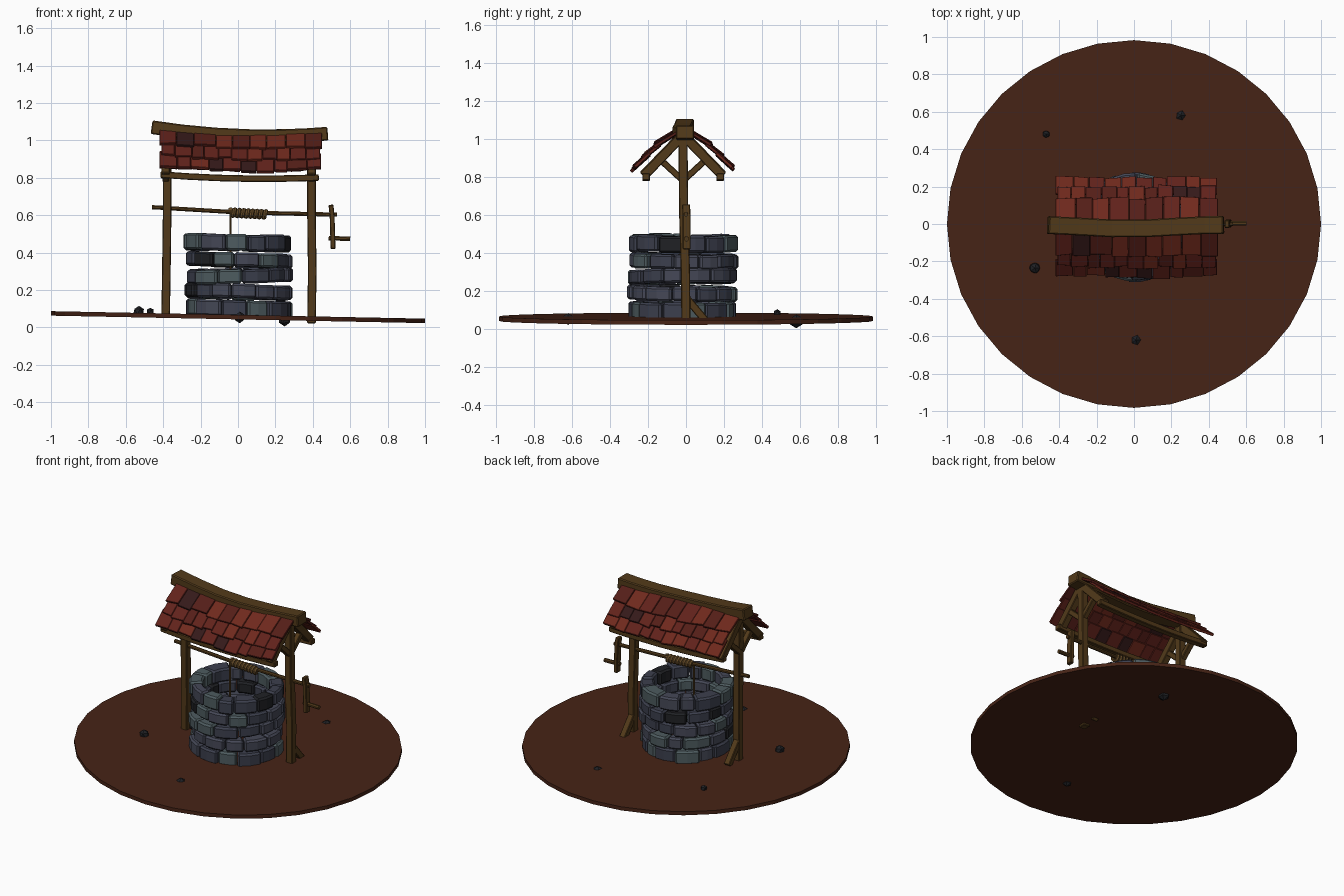
import bpy, bmesh, math, random
from mathutils import Vector as V

if "Cube" in bpy.data.objects:
    bpy.data.objects.remove(bpy.data.objects["Cube"])

random.seed(7)
R = random.uniform


def mat(name, r, g, b):
    m = bpy.data.materials.new(name)
    m.diffuse_color = (r, g, b, 1)
    m.use_nodes = True
    m.node_tree.nodes["Principled BSDF"].inputs["Base Color"].default_value = m.diffuse_color
    return m


WOOD = [mat("wood", .085, .042, .010)]
ROPE = [mat("rope", .13, .07, .02)]
EARTH = [mat("earth", .062, .017, .008)]
STONES = [mat("stone_blue", .045, .05, .075), mat("stone_slate", .06, .065, .095),
          mat("stone_green", .075, .105, .115), mat("stone_dark", .014, .015, .018)]
TILES = [mat("tile_red", .12, .016, .011), mat("tile_bright", .16, .022, .012),
         mat("tile_brown", .09, .013, .009), mat("tile_dark", .035, .010, .010)]


def finish(name, bm, mats, bevel=0):
    bmesh.ops.recalc_face_normals(bm, faces=bm.faces)
    me = bpy.data.meshes.new(name)
    bm.to_mesh(me)
    bm.free()
    for m in mats:
        me.materials.append(m)
    ob = bpy.data.objects.new(name, me)
    bpy.context.collection.objects.link(ob)
    if bevel:
        b = ob.modifiers.new("bevel", 'BEVEL')
        b.width, b.segments = bevel, 1
        b.limit_method, b.angle_limit = 'ANGLE', math.radians(50)
    return ob


def loft(bm, sections, mi=0):
    """Skin a row of equal cross-sections and cap both ends."""
    rings = [[bm.verts.new(p) for p in s] for s in sections]
    n = len(rings[0])
    faces = [bm.faces.new((a[i], a[(i + 1) % n], b[(i + 1) % n], b[i]))
             for a, b in zip(rings, rings[1:]) for i in range(n)]
    faces += [bm.faces.new(rings[0]), bm.faces.new(rings[-1])]
    for f in faces:
        f.material_index = mi


def beam(name, pts, w, h, ref=(1, 0, 0), mats=WOOD, sides=4, bevel=.004):
    """Sweep a section (w along ref, h across) along a path; square or round."""
    pts = [V(p) for p in pts]
    secs = []
    for i, p in enumerate(pts):
        d = (pts[min(i + 1, len(pts) - 1)] - pts[max(i - 1, 0)]).normalized()
        v = d.cross(V(ref)).normalized()
        u = v.cross(d)
        k = math.sqrt(2) if sides == 4 else 1
        angs = [math.pi / sides + j * math.tau / sides for j in range(sides)]
        secs.append([p + u * (math.cos(a) * w / 2 * k) + v * (math.sin(a) * h / 2 * k) for a in angs])
    bm = bmesh.new()
    loft(bm, secs)
    return finish(name, bm, mats, bevel)


# Tilted earth disc
bm = bmesh.new()
disc = [(math.sin(i * math.tau / 32), .983 * math.cos(i * math.tau / 32)) for i in range(32)]
loft(bm, [[(x, y, z - .02 * x) for x, y in disc] for z in (.043, .067)])
finish("ground_disc", bm, EARTH)

# Loose rocks
for x, y, z, r in ((.25, .58, .042, .038), (-.47, .48, .085, .021),
                   (-.53, -.235, .085, .032), (.01, -.62, .053, .03)):
    bm = bmesh.new()
    bmesh.ops.create_icosphere(bm, subdivisions=1, radius=r)
    for v in bm.verts:
        v.co = V((x, y, z)) + v.co * R(.92, 1.08)
    finish("loose_rock", bm, STONES[3:])

# Well wall: five courses of wedge stones
for c, z0 in enumerate((.057, .152, .238, .322, .408)):
    bm = bmesh.new()
    count = 13
    edges = [(i + R(-.2, .2) + c * .5) * math.tau / count for i in range(count)]
    edges.append(edges[0] + math.tau)
    ht = .088 if c in (0, 4) else .076
    tx, ty = (-.025 if c == 0 else R(-.03, .03)), R(-.02, .02)
    for a0, a1 in zip(edges, edges[1:]):
        ro, ri, dz = R(.272, .297), R(.195, .212), R(-.004, .004)
        secs = []
        for k in range(3):
            a = a0 + .008 + (a1 - a0 - .016) * k / 2
            s = []
            for r, z in ((ri, 0), (ro, 0), (ro, ht), (ri, ht)):
                x, y = r * math.cos(a), r * math.sin(a)
                s.append((x + .003, y - .015, z0 + z + dz + tx * x + ty * y))
            secs.append(s)
        loft(bm, secs, random.choice((0, 0, 0, 1, 1, 1, 2, 2, 3)))
    finish("stone_course", bm, STONES, .011)


def sag(x, k):
    return k * (x - .15) ** 2


XS = [-.46, -.3, -.12, .06, .24, .38, .48]

# Ridge beam, sagging
beam("ridge_beam", [(x, -.015 + .01 * math.cos(x * 6.5 + .2 + math.pi), 1.022 + sag(x, .13))
                    for x in XS], .095, .073, (0, 1, 0), bevel=.006)

# Posts with back foot braces, rafters and rafter braces
for x, base, top in ((-.387, .062, .005), (.393, .022, 0)):
    lean = .008 if x < 0 else 0
    beam("post", [(x, 0, base), (x + .004, -.003, .3), (x + lean, -.012, .6), (x + lean, -.016, 1.01)],
         .046, .048)
    beam("foot_brace", [(x, -.005, base + .15), (x, .112, base + .012)], .04, .04)
    for s in (-1, 1):
        beam("rafter", [(x, -.015 + s * .01, 1.01 + top), (x, -.015 + s * .208, .805 + top)], .045, .05)
        beam("rafter_brace", [(x, -.015 + s * .01, .79), (x, -.015 + s * .135, .905)], .035, .034)

# Eave purlins
for s in (-1, 1):
    beam("eave_purlin", [(x * .9, -.015 + s * .195, .795 + sag(x, .06)) for x in XS],
         .04, .035, (0, 1, 0))

# Roof tiles: three overlapping rows on each side
ROWS = ((.02, 1.035, .145, .957, -.42, .45, 9), (.115, .970, .207, .896, -.41, .44, 11),
        (.17, .918, .258, .838, -.42, .445, 10))
for s in (-1, 1):
    bm = bmesh.new()
    for y0, z0, y1, z1, xa, xb, n in ROWS:
        xs = [xa + (xb - xa) * (i + (R(-.14, .14) if 0 < i < n else 0)) / n for i in range(n + 1)]
        for x0, x1 in zip(xs, xs[1:]):
            e, lift = R(-.008, .008), R(-.003, .003)
            secs = []
            for x in (x0 + .001, x1 - .001):
                sk = R(-.005, .005)
                g = sag(x, .06) - .006 + lift
                secs.append([(x, -.015 + s * y, z + g) for y, z in (
                    (y0, z0), (y1 + e + sk, z1 - (e + sk) * .8),
                    (y1 + e + sk + .010, z1 - (e + sk) * .8 + .014), (y0 + .008, z0 + .012))])
            loft(bm, secs, random.choice((0, 0, 0, 1, 1, 2, 2, 3)))
    finish("roof_tiles_front" if s < 0 else "roof_tiles_back", bm, TILES, .002)

# Windlass axle, crank arm and handle
beam("axle", [(-.46, -.01, .643), (0, -.01, .615), (.53, 0, .603)], .024, .024, (0, 1, 0), sides=8, bevel=0)
beam("crank_arm", [(.497, 0, .655), (.503, .003, .6), (.506, .003, .5), (.508, .003, .42)], .026, .042)
beam("crank_handle", [(.485, .003, .477), (.6, .003, .474)], .026, .026, (0, 1, 0), sides=8, bevel=0)

# Rope coil and hanging rope
N = 8 * 10
coil = [(-.04 + .19 * i / N, -.01 + .02 * math.sin(i * math.tau / 10),
         .614 - .01 * i / N + .02 * math.cos(i * math.tau / 10)) for i in range(N + 1)]
beam("rope_coil", coil, .024, .018, (1, 0, 0), ROPE, 6, 0)
beam("hanging_rope", [(-.04, -.028, .615), (-.04, -.028, .25)], .014, .014, (1, 0, 0), ROPE, 6, 0)
